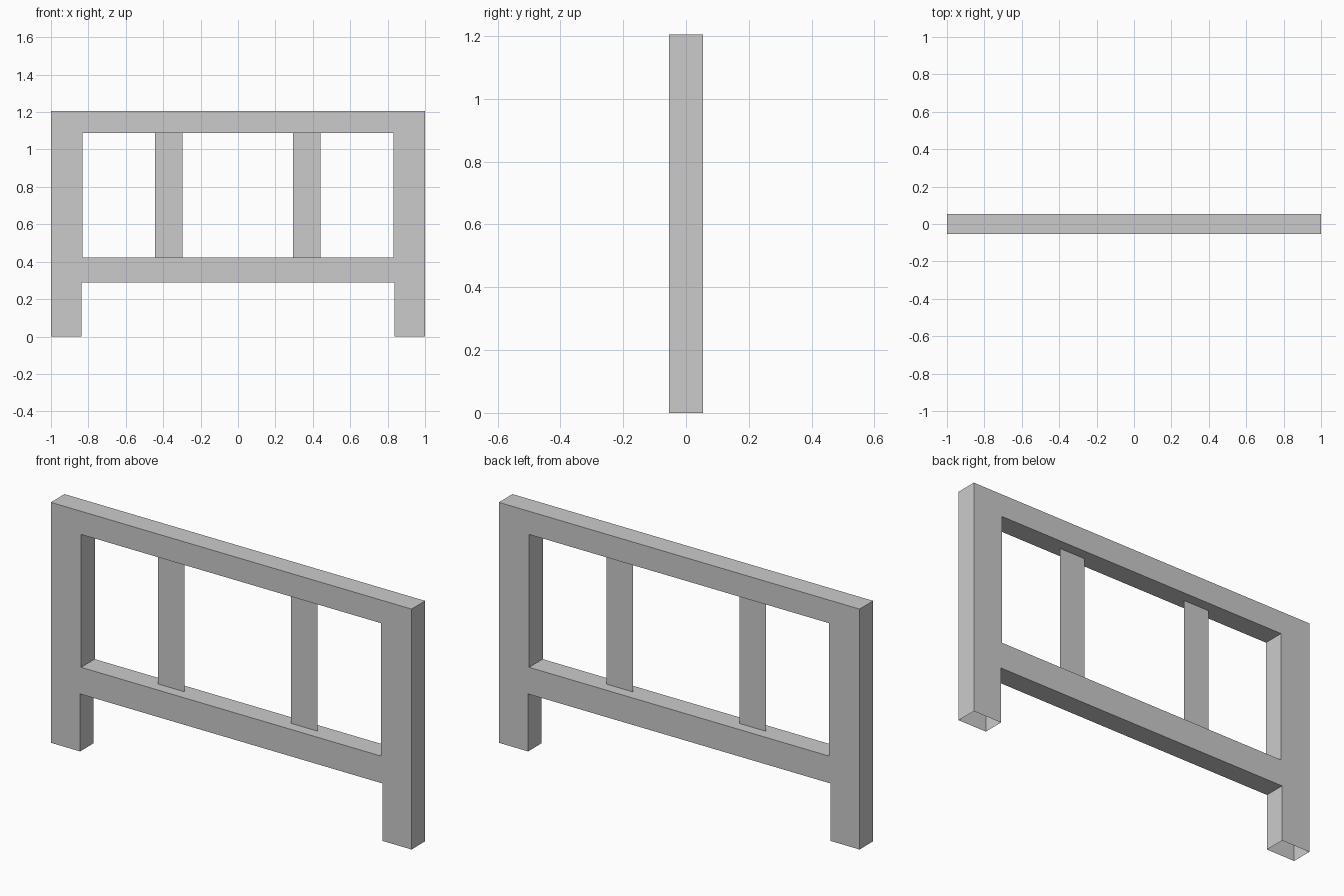
import bpy, bmesh

if "Cube" in bpy.data.objects:
    bpy.data.objects.remove(bpy.data.objects["Cube"])

HALF_DEPTH = 0.054
TOP = 1.205


def link(name, bm):
    mesh = bpy.data.meshes.new(name)
    bm.to_mesh(mesh)
    bm.free()
    obj = bpy.data.objects.new(name, mesh)
    bpy.context.collection.objects.link(obj)
    return obj


# Frame: posts and two rails as one plate with a window; feet are open underneath
outline = [(-1, 0), (-0.838, 0), (-0.838, 0.288), (0.838, 0.288),
           (0.838, 0), (1, 0), (1, TOP), (-1, TOP)]
window = [(-0.832, 0.423), (-0.832, 1.089), (0.832, 1.089), (0.832, 0.423)]

bm = bmesh.new()
sheets = {-HALF_DEPTH: [], HALF_DEPTH: []}
walls = []
for loop in (outline, window):
    rings = []
    n = len(loop)
    for y, edges in sheets.items():
        ring = [bm.verts.new((x, y, z)) for x, z in loop]
        edges += [bm.edges.new((ring[i], ring[(i + 1) % n])) for i in range(n)]
        rings.append(ring)
    front, back = rings
    for i in range(n):
        j = (i + 1) % n
        if loop[i][1] or loop[j][1]:
            walls.append((front[i], front[j], back[j], back[i]))

# Front and back sheets, then the walls joining them
for edges in sheets.values():
    bmesh.ops.triangle_fill(bm, edges=edges, use_beauty=True)
for wall in walls:
    bm.faces.new(wall)
bmesh.ops.recalc_face_normals(bm, faces=bm.faces[:])
link("frame", bm)

# Slats: thin flat panels in the middle of the window
for side, x0, x1 in (("left", -0.444, -0.297), ("right", 0.294, 0.441)):
    bm = bmesh.new()
    bm.faces.new([bm.verts.new((x, 0, z)) for x, z in
                  ((x0, 0.423), (x1, 0.423), (x1, 1.089), (x0, 1.089))])
    link(side + "_slat", bm)
